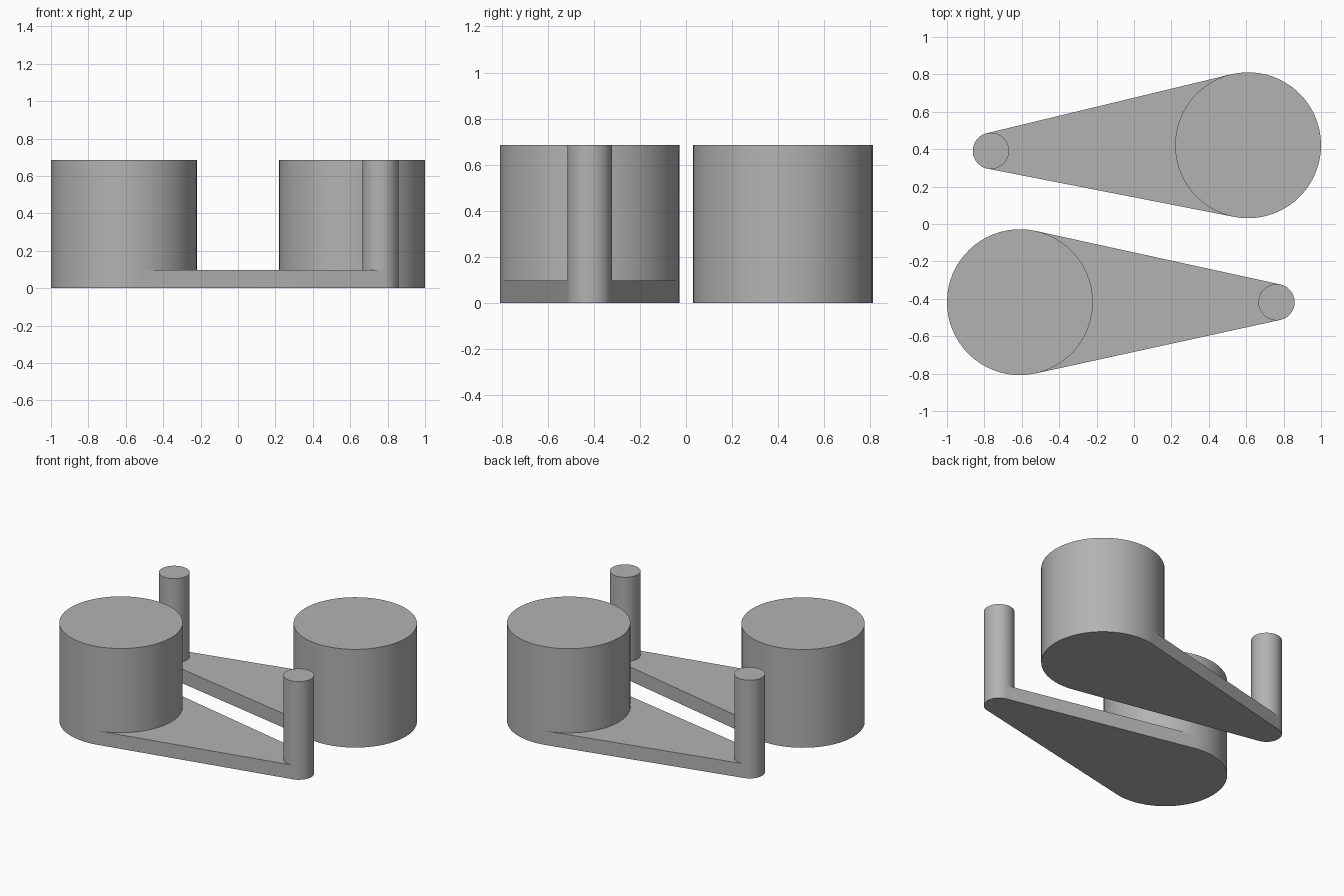
import bpy, bmesh, math
from mathutils import Vector

if "Cube" in bpy.data.objects:
    bpy.data.objects.remove(bpy.data.objects["Cube"])

HEIGHT, PLATE = 0.685, 0.098
SEG = 64

grey = bpy.data.materials.new("plain grey")
grey.diffuse_color = (0.45, 0.45, 0.45, 1)
grey.use_nodes = True
grey.node_tree.nodes["Principled BSDF"].inputs["Base Color"].default_value = grey.diffuse_color


def arc(centre, radius, start, end):
    """Points along an arc, both ends included."""
    n = max(4, round(SEG * (end - start) / math.tau))
    return [(centre[0] + radius * math.cos(start + (end - start) * i / n),
             centre[1] + radius * math.sin(start + (end - start) * i / n))
            for i in range(n + 1)]


def crank(name, big, big_r, small, small_r):
    """Tapered arm with a drum at one end and a pin at the other, one solid."""
    axis = Vector(small) - Vector(big)
    t = math.atan2(axis.y, axis.x)
    a = math.acos((big_r - small_r) / axis.length)   # tangent angle
    bm = bmesh.new()
    cache = {}

    def v(p, z):
        key = (round(p[0], 5), round(p[1], 5), z)
        if key not in cache:
            cache[key] = bm.verts.new((p[0], p[1], z))
        return cache[key]

    def face(verts):
        bm.faces.new(verts)

    drum_out = arc(big, big_r, t + a, t + math.tau - a)
    drum_in = arc(big, big_r, t - a, t + a)
    pin_out = arc(small, small_r, t - a, t + a)
    pin_in = arc(small, small_r, t + a, t + math.tau - a)

    # drum and pin: full walls outside, walls above the arm inside, flat tops
    for outer, inner in ((drum_out, drum_in), (pin_out, pin_in)):
        last = len(outer) - 2
        for i, (p, q) in enumerate(zip(outer, outer[1:])):
            ring = [v(p, 0), v(q, 0)]
            if i == last:
                ring.append(v(q, PLATE))
            ring += [v(q, HEIGHT), v(p, HEIGHT)]
            if i == 0:
                ring.append(v(p, PLATE))
            face(ring)
        for p, q in zip(inner, inner[1:]):
            face([v(p, PLATE), v(q, PLATE), v(q, HEIGHT), v(p, HEIGHT)])
        face([v(p, HEIGHT) for p in outer + inner[1:-1]])

    # arm: straight sides, top between drum and pin, underside
    for p, q in ((drum_out[-1], pin_out[0]), (pin_out[-1], drum_out[0])):
        face([v(p, 0), v(q, 0), v(q, PLATE), v(p, PLATE)])
    face([v(p, PLATE) for p in drum_in[::-1] + pin_in[::-1]])
    face([v(p, 0) for p in (drum_out + pin_out)[::-1]])

    bmesh.ops.recalc_face_normals(bm, faces=bm.faces)
    mesh = bpy.data.meshes.new(name)
    bm.to_mesh(mesh)
    bm.free()
    mesh.materials.append(grey)
    obj = bpy.data.objects.new(name, mesh)
    bpy.context.collection.objects.link(obj)
    bpy.ops.object.select_all(action='DESELECT')
    obj.select_set(True)
    bpy.context.view_layer.objects.active = obj
    bpy.ops.object.shade_smooth_by_angle(angle=math.radians(30))


crank("front_crank", (-0.61, -0.418), 0.39, (0.762, -0.418), 0.097)
crank("back_crank", (0.61, 0.421), 0.39, (-0.765, 0.391), 0.097)
